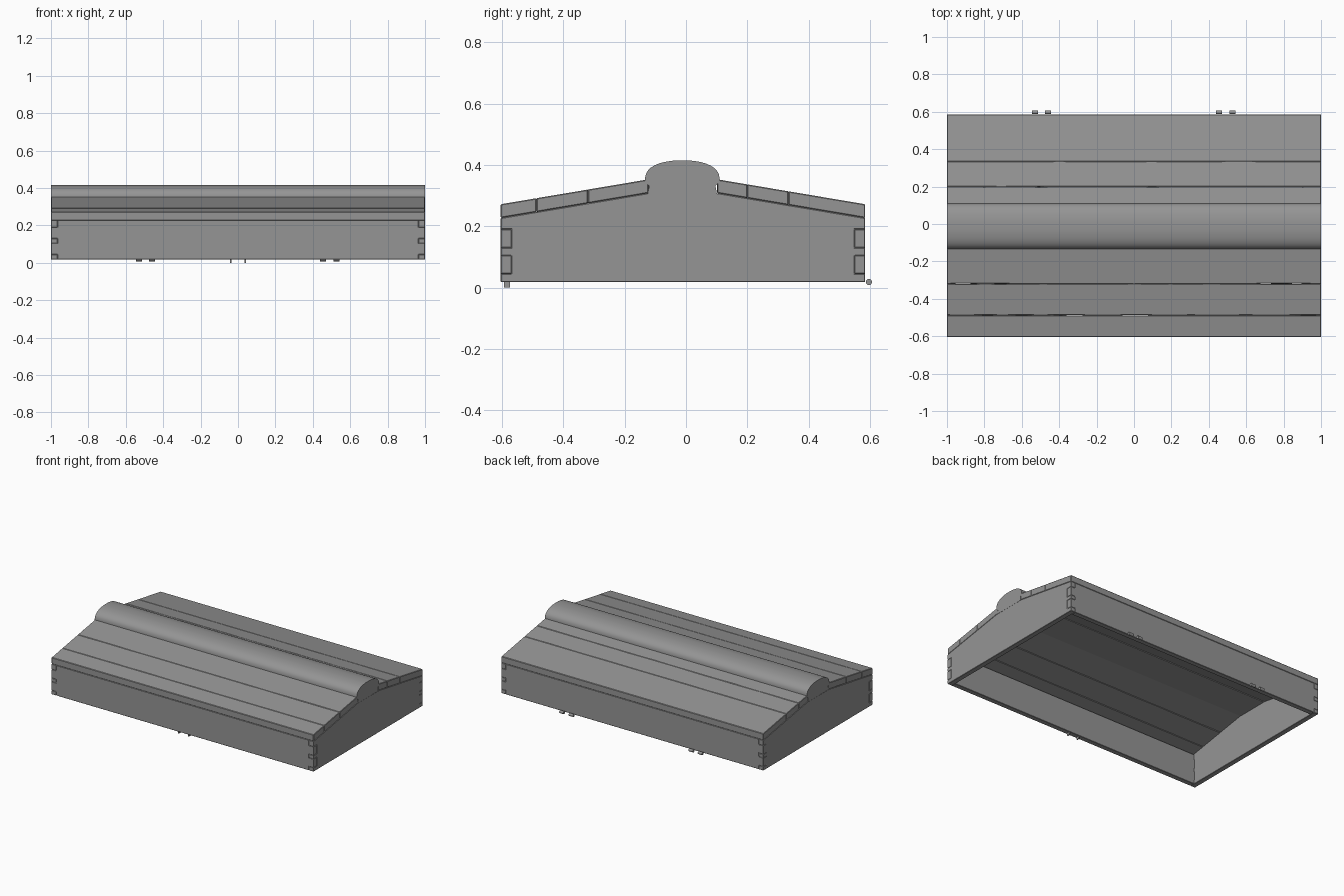
import bpy, bmesh, math, random

if "Cube" in bpy.data.objects:
    bpy.data.objects.remove(bpy.data.objects["Cube"])

random.seed(4)
X, YF, YB = 1.0, -0.605, 0.585      # outer half length, front and back faces
T, Z0 = 0.035, 0.018                # board thickness, bottom rim height
SLOPE, PLANK = 0.1684, 0.045        # roof slope and plank thickness

# Dark grey timber
timber = bpy.data.materials.new("dark_timber")
timber.diffuse_color = (0.3, 0.3, 0.3, 1)
timber.use_nodes = True
timber.node_tree.nodes["Principled BSDF"].inputs["Base Color"].default_value = timber.diffuse_color


def roof(y):
    """Height of the roof surface at depth y."""
    return 0.272 + SLOPE * (0.595 - abs(y + 0.01))


def prism(name, outline, axis, lo, hi, bevel=0.003, steps=1, wear=0.0):
    """Extrude a 2D outline along x (outline = y,z) or y (outline = x,z)."""
    bm = bmesh.new()
    rings = []
    for i in range(steps + 1):
        t = lo + (hi - lo) * i / steps
        ring = []
        for a, b in outline:
            if wear and 0 < i < steps:
                d = random.uniform(-wear, wear)
                a, b = a + d, b - math.copysign(SLOPE, a) * d
            ring.append(bm.verts.new((t, a, b) if axis == 'x' else (a, t, b)))
        rings.append(ring)
    n = len(outline)
    for r, s in zip(rings, rings[1:]):
        for j in range(n):
            k = (j + 1) % n
            bm.faces.new((r[j], r[k], s[k], s[j]))
    bm.faces.new(rings[0])
    bm.faces.new(rings[-1])
    bmesh.ops.recalc_face_normals(bm, faces=bm.faces)
    me = bpy.data.meshes.new(name)
    bm.to_mesh(me)
    bm.free()
    me.materials.append(timber)
    ob = bpy.data.objects.new(name, me)
    bpy.context.collection.objects.link(ob)
    if bevel:
        m = ob.modifiers.new("worn_edges", 'BEVEL')
        m.width, m.segments, m.limit_method = bevel, 1, 'ANGLE'
        m.angle_limit = math.radians(40)
    return ob


TABS = [(0.045, 0.105), (0.13, 0.19)]   # finger joint heights


def fingers(outer, inner, top, bottom):
    """Edge running up from bottom to top, stepping out at every finger."""
    pts = [(inner, bottom)]
    for a, b in TABS:
        pts += [(inner, a), (outer, a), (outer, b), (inner, b)]
    return pts + [(inner, top)]


# Front and back boards with finger joints at both ends
top = roof(YF) - PLANK
for name, lo, hi in (("front_board", YF, YF + T), ("back_board", YB - T, YB)):
    right = fingers(X, X - T, top, Z0)
    left = [(-a, b) for a, b in reversed(right)]
    prism(name, right + left, 'y', lo, hi, 0.002)

# Gabled end boards, notched to receive the fingers
for name, lo, hi in (("left_end_board", -X, -X + T), ("right_end_board", X - T, X)):
    back = fingers(YB - T, YB, roof(YB) - PLANK, Z0)
    front = fingers(YF + T, YF, roof(YF) - PLANK, Z0)[::-1]
    ridge = [(0.11, roof(0.11) - PLANK), (-0.13, roof(-0.13) - PLANK)]
    prism(name, back + ridge + front, 'x', lo, hi, 0.002)

# Sloping roof planks
rows = [(-0.605, -0.488), (-0.488, -0.32), (-0.32, -0.122),
        (0.102, 0.2), (0.2, 0.335), (0.335, 0.585)]
for i, (a, b) in enumerate(rows):
    outline = [(a, roof(a) - PLANK), (b, roof(b) - PLANK), (b, roof(b)), (a, roof(a))]
    outer = i in (0, len(rows) - 1)
    prism(f"roof_plank_{i + 1}", outline, 'x', -X, X, 0.003, 20, 0.0 if outer else 0.0015)

# Rounded ridge beam
half = [(0.113, 0.306), (0.108, 0.332), (0.122, 0.345), (0.122, 0.357)]
for k in range(1, 8):
    a = math.radians(k * 10 + 5)
    half.append((0.122 * math.cos(a) ** 0.85, 0.352 + 0.063 * math.sin(a) ** 0.85))
half.append((0.022, 0.415))
profile = [(-0.012 + y, z) for y, z in half] + [(-0.012 - y, z) for y, z in reversed(half)]
beam = prism("ridge_beam", profile, 'x', -X, X, 0)
bpy.context.view_layer.objects.active = beam
beam.select_set(True)
bpy.ops.object.shade_smooth_by_angle(angle=math.radians(35))

# Hinge knuckles along the back rim
circle = [(0.597 + 0.010 * math.cos(k * math.tau / 16),
           0.018 + 0.010 * math.sin(k * math.tau / 16)) for k in range(16)]
for i, x in enumerate((-0.53, -0.46, 0.455, 0.527)):
    prism(f"hinge_knuckle_{i + 1}", circle, 'x', x - 0.016, x + 0.016, 0)

# Small locking lugs under the front rim
lug = [(-0.594, 0.0), (-0.574, 0.0), (-0.574, 0.025), (-0.594, 0.025)]
for name, x in (("left_lock_lug", -0.038), ("right_lock_lug", 0.038)):
    prism(name, lug, 'x', x - 0.004, x + 0.004, 0)
